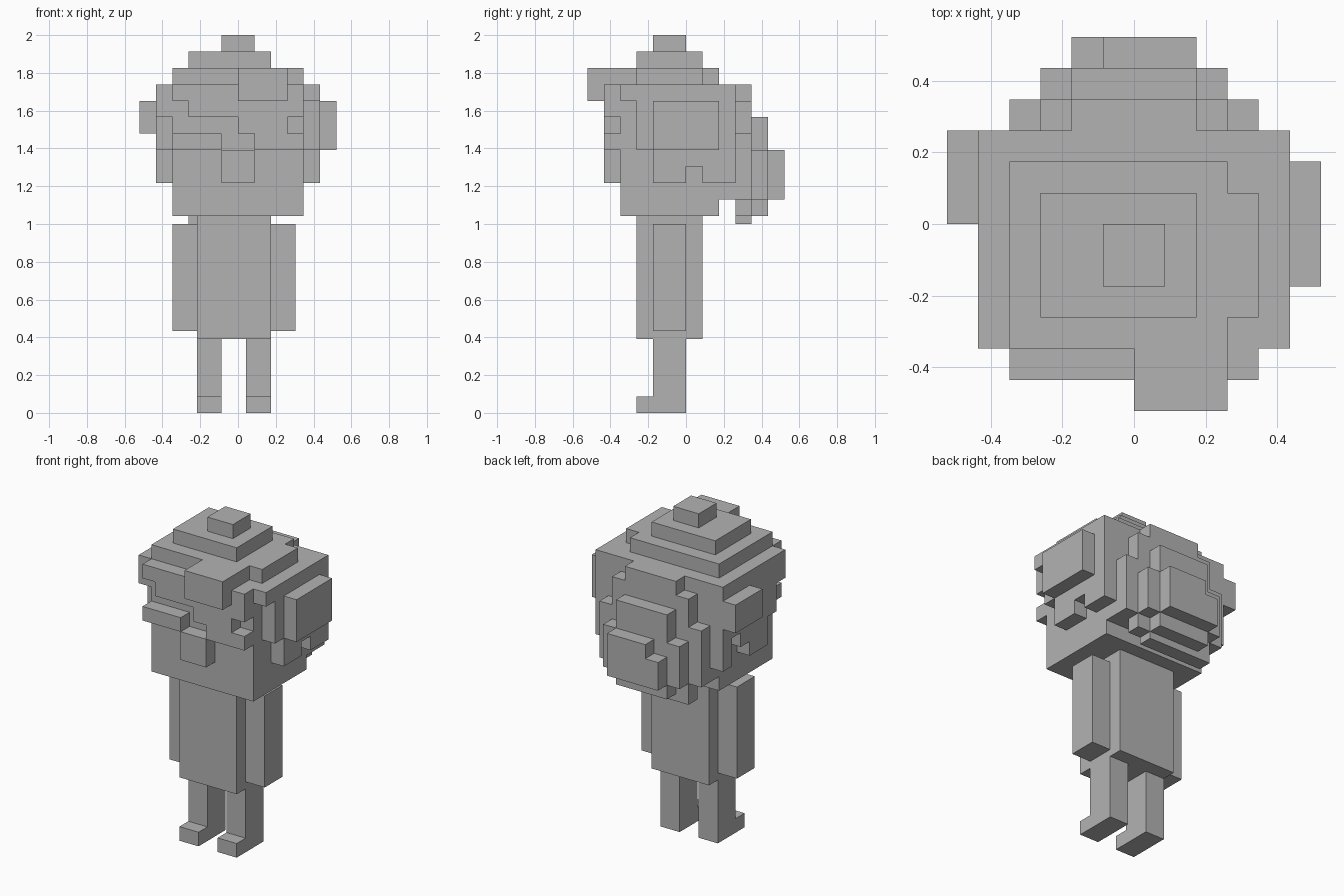
import bpy
import bmesh
from mathutils import Vector

U = 2 / 23          # size of one block
H = 2               # half-block cells per block

cube = bpy.data.objects.get("Cube")
if cube:
    bpy.data.objects.remove(cube, do_unlink=True)

grey = bpy.data.materials.new("plain grey")
grey.use_nodes = True
grey.diffuse_color = (0.45, 0.45, 0.45, 1)
grey.node_tree.nodes["Principled BSDF"].inputs["Base Color"].default_value = grey.diffuse_color


def part(name, *boxes):
    """Merge boxes (x0, x1, y0, y1, z0, z1 in blocks) into one clean outer shell."""
    cells = set()
    for box in boxes:
        x0, x1, y0, y1, z0, z1 = (round(v * H) for v in box)
        cells |= {(x, y, z) for x in range(x0, x1) for y in range(y0, y1) for z in range(z0, z1)}
    bm = bmesh.new()
    verts = {}

    def vert(p):
        if p not in verts:
            verts[p] = bm.verts.new(Vector(p) * U / H)
        return verts[p]

    for cell in cells:
        for axis in range(3):
            b, c = (axis + 1) % 3, (axis + 2) % 3
            for side in (0, 1):
                near = list(cell)
                near[axis] += 1 if side else -1
                if tuple(near) in cells:
                    continue
                loop = []
                for i, j in ((0, 0), (1, 0), (1, 1), (0, 1)):
                    p = list(cell)
                    p[axis] += side
                    p[b] += i
                    p[c] += j
                    loop.append(vert(tuple(p)))
                bm.faces.new(loop if side else loop[::-1])
    bmesh.ops.dissolve_limit(bm, angle_limit=0.02, verts=bm.verts[:], edges=bm.edges[:])
    mesh = bpy.data.meshes.new(name)
    bm.to_mesh(mesh)
    bm.free()
    mesh.materials.append(grey)
    bpy.context.collection.objects.link(bpy.data.objects.new(name, mesh))


# Body, arms and legs
part("body", (-2.5, 2, -3, 1, 4.5, 12))
part("right_arm", (-4, -2.5, -2, 0, 5, 11.5))
part("left_arm", (2, 3.5, -2, 0, 5, 11.5))
for name, x in (("right_leg", -2.5), ("left_leg", 0.5)):
    part(name, (x, x + 1.5, -2, 0, 0, 4.5), (x, x + 1.5, -3, -2, 0, 1))

# Head with nose and the ridge beside it
part("head", (-4, 4, -4, 2, 12, 20))
part("nose", (-1, 1, -5, -4, 14, 16))
part("cheek_ridge", (-4, -1, -5, -4, 16, 17))

# Stepped crown
part("hair_crown",
     (-4, 3, -4, 2, 20, 21), (3, 4, -3, 1, 20, 21),
     (-3, 2, -3, 1, 21, 22), (-1, 1, -2, 0, 22, 23))

# Fringe with a stepped lower edge, and the tuft above it
part("hair_fringe",
     (-4, 0, -5, -4, 19, 20), (-3, 0, -5, -4, 18, 20),
     (0, 1, -5, -4, 17, 20), (1, 3, -5, -4, 16, 20),
     (3, 4, -5, -4, 18, 20), (3, 4, -5, -4, 16, 17),
     (0, 3, -6, -4, 19, 21))


def side_hair(name, x, bottoms):
    """One block thick curtain; bottoms gives the lower edge from front to back."""
    part(name, *[(x, x + 1, y, y + 1, z, 20) for y, z in enumerate(bottoms, -4)])


side_hair("left_side_hair", 4, (19, 16, 14, 14, 15, 14, 14))
side_hair("right_side_hair", -5, (18, 16, 14, 14, 15, 16, 14))

# Buns on the sides
part("left_bun", (5, 6, -2, 2, 16, 19))
part("right_bun", (-6, -5, 0, 3, 17, 19))

# Layered hair at the back
part("back_hair_inner", (-4, 4, 2, 3, 13, 20))
part("back_hair_middle",
     (-4, 4, 3, 4, 13, 17), (-3, 3, 3, 4, 12, 19),
     (-2, 2, 3, 4, 12, 20), (-3, 2, 3, 4, 11.5, 13))
part("back_hair_outer", (-3, 3, 4, 5, 13, 16), (-2, 2, 4, 5, 12, 18))
part("back_hair_knot", (-1, 2, 5, 6, 13, 16), (-2, -1, 5, 6, 13, 15))
